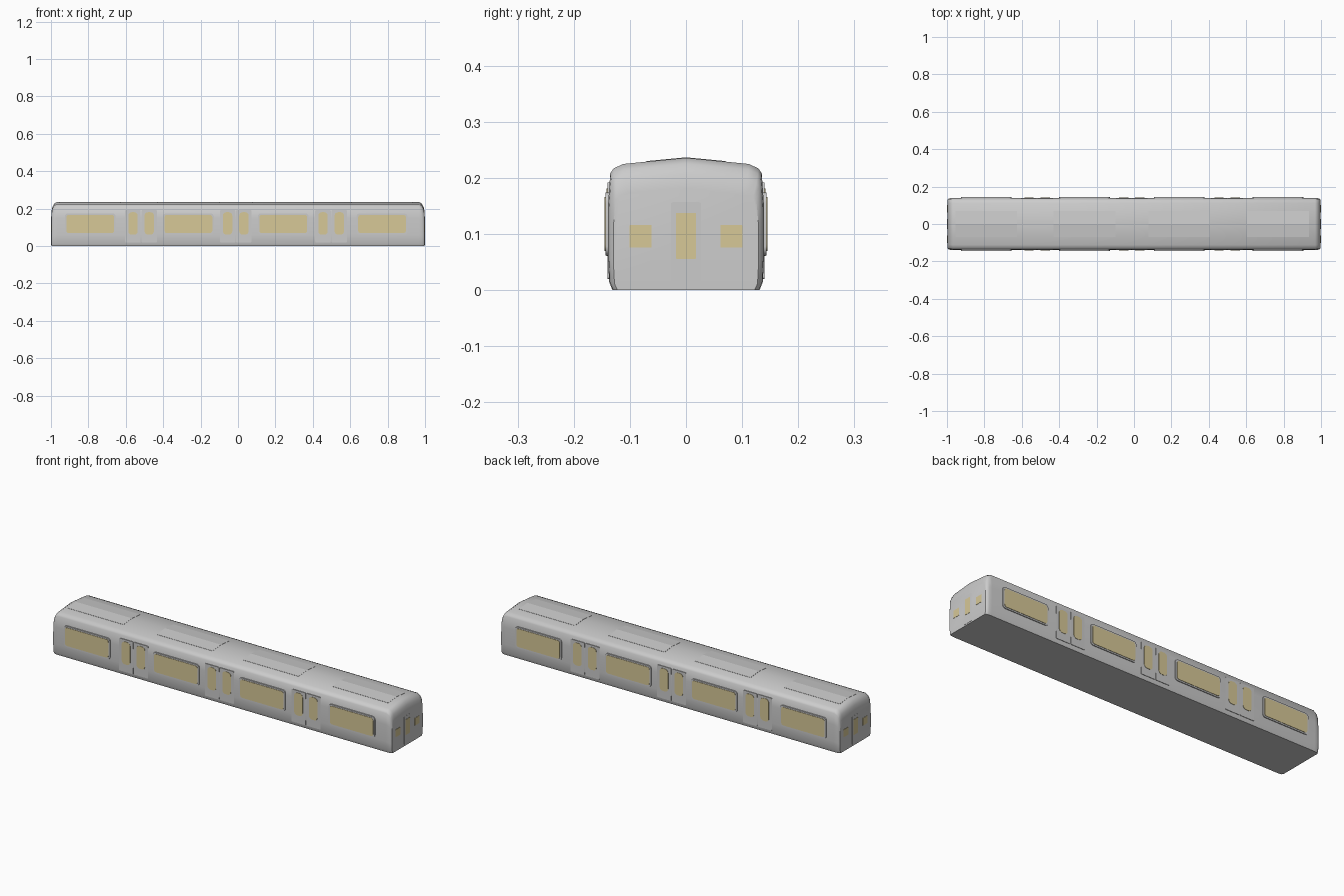
import bpy, bmesh, math
from mathutils import Matrix

if "Cube" in bpy.data.objects:
    bpy.data.objects.remove(bpy.data.objects["Cube"])


def material(name, color):
    m = bpy.data.materials.new(name)
    m.diffuse_color = color
    m.use_nodes = True
    m.node_tree.nodes["Principled BSDF"].inputs["Base Color"].default_value = m.diffuse_color
    return m


GLASS = material("amber_glass", (0.68, 0.58, 0.31, 1))


def finish(name, bm, mat=None, angle=None):
    bmesh.ops.recalc_face_normals(bm, faces=bm.faces)
    me = bpy.data.meshes.new(name)
    bm.to_mesh(me)
    bm.free()
    ob = bpy.data.objects.new(name, me)
    bpy.context.collection.objects.link(ob)
    if mat:
        me.materials.append(mat)
    if angle:
        bpy.ops.object.select_all(action='DESELECT')
        ob.select_set(True)
        bpy.context.view_layer.objects.active = ob
        bpy.ops.object.shade_smooth_by_angle(angle=math.radians(angle))
    return ob


def loft(name, sections, angle=None):
    """Skin closed (y, z) sections placed along x."""
    bm = bmesh.new()
    rings = [[bm.verts.new((x, y, z)) for y, z in pts] for x, pts in sections]
    n = len(rings[0])
    for a, b in zip(rings, rings[1:]):
        for i in range(n):
            j = (i + 1) % n
            bm.faces.new((a[i], a[j], b[j], b[i]))
    bm.faces.new(rings[0])
    bm.faces.new(rings[-1])
    return finish(name, bm, angle=angle)


def plate(name, u, z, w, h, r, d0, d1, turn=0, mat=None):
    """Rounded upright plate facing -y, from depth d0 to d1, turned about z."""
    bm = bmesh.new()
    outline = []
    for k, (sx, sz) in enumerate(((1, 1), (-1, 1), (-1, -1), (1, -1))):
        for i in range(5):
            a = math.pi / 2 * (k + i / 4)
            outline.append((u + sx * (w / 2 - r) + r * math.cos(a),
                            z + sz * (h / 2 - r) + r * math.sin(a)))
    face = bm.faces.new([bm.verts.new((p, -d0, q)) for p, q in outline])
    ext = bmesh.ops.extrude_face_region(bm, geom=[face])
    for v in ext["geom"]:
        if isinstance(v, bmesh.types.BMVert):
            v.co.y = -d1
    bm.transform(Matrix.Rotation(turn, 4, 'Z'))
    return finish(name, bm, mat, 30)


# Car body: one cross-section, tapered at both ends
half = [(0.131, 0), (0.137, 0.015), (0.139, 0.06), (0.139, 0.15), (0.135, 0.208),
        (0.129, 0.217), (0.112, 0.225)]
profile = half + [(0, 0.236)] + [(-y, z) for y, z in reversed(half)]


def section(sy, sz):
    return [(y * sy, z * sz) for y, z in profile]


taper = [(0.998, 0.93, 0.77), (0.993, 0.97, 0.88), (0.984, 0.99, 0.955), (0.968, 1, 1)]
stations = [(-x, section(a, b)) for x, a, b in taper]
stations += [(x, section(a, b)) for x, a, b in reversed(taper)]
loft("car_body", stations, 35)

window_x = (-0.79, -0.265, 0.242, 0.77)
door_x = (-0.518, -0.012, 0.498)

# Low roof panels folded over the ridge
top = [(-0.07, 0.2302), (0, 0.2368), (0.07, 0.2302)]
panel = top + [(y, z - 0.006) for y, z in reversed(top)]
for x in window_x:
    loft("roof_panel", [(x - 0.165, panel), (x + 0.165, panel)])

# Side windows and double doors on both sides
for side, turn, s in (("front", 0, 1), ("back", math.pi, -1)):
    for x in window_x:
        plate(side + "_window_frame", s * x, 0.118, 0.272, 0.112, 0.016, 0.13, 0.1435, turn)
        plate(side + "_window_glass", s * x, 0.118, 0.255, 0.097, 0.012, 0.13, 0.1455, turn, GLASS)
    for x in door_x:
        for e in (-1, 1):
            u = s * (x + e * 0.0435)
            plate(side + "_door_leaf", u, 0.106, 0.083, 0.172, 0.004, 0.12, 0.1397, turn)
            plate(side + "_door_glass", u, 0.121, 0.05, 0.12, 0.018, 0.13, 0.1415, turn, GLASS)

# End doors and end windows
for side, turn in (("right", math.pi / 2), ("left", -math.pi / 2)):
    plate(side + "_end_door", 0, 0.082, 0.054, 0.15, 0.004, 0.98, 0.9988, turn)
    plate(side + "_end_door_glass", 0, 0.097, 0.036, 0.082, 0.001, 0.98, 1.0, turn, GLASS)
    for e in (-1, 1):
        plate(side + "_end_window", e * 0.081, 0.096, 0.039, 0.04, 0.001, 0.98, 0.9995, turn, GLASS)
